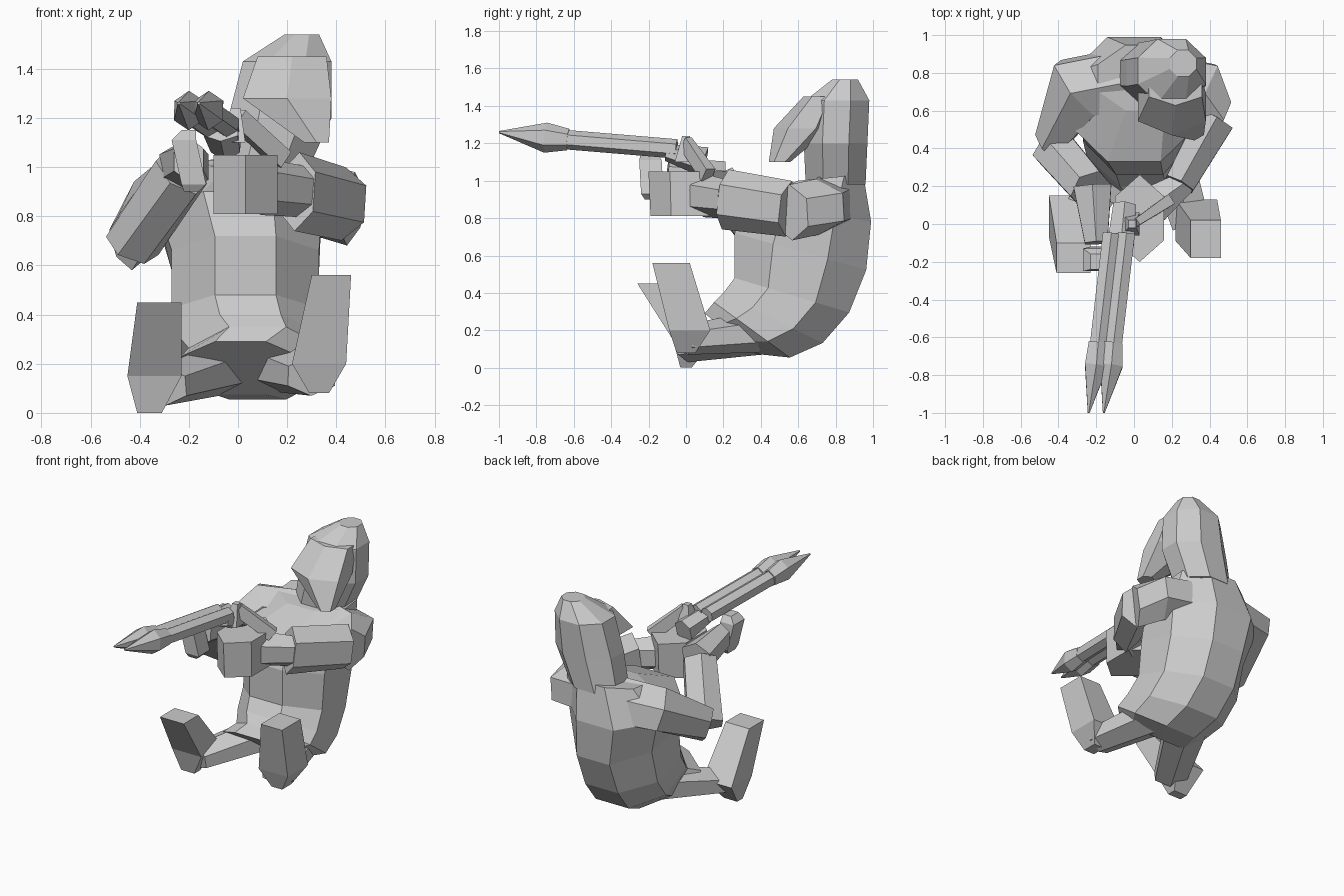
import bpy
import bmesh
from math import sin, cos, pi, radians
from mathutils import Vector

cube = bpy.data.objects.get("Cube")
if cube:
    bpy.data.objects.remove(cube, do_unlink=True)

GREY = (.6, .6, .6, 1)
RIGHTWARD, DEPTHWARD, UPWARD = Vector((1, 0, 0)), Vector((0, 1, 0)), Vector((0, 0, 1))

material = bpy.data.materials.new("plain grey")
material.use_nodes = True
material.diffuse_color = GREY
material.node_tree.nodes["Principled BSDF"].inputs["Base Color"].default_value = GREY


def polygon(centre, across, upward, sides):
    """Flat-sided ring whose sides touch the across and upward extents."""
    grow = 1 / cos(pi / sides)
    angles = [2 * pi * (step + .5) / sides for step in range(sides)]
    return [centre + grow * (across * cos(angle) + upward * sin(angle)) for angle in angles]


def skin(name, rings):
    """Bridge equal rings of points, cap both ends and make a flat-shaded part."""
    bm = bmesh.new()
    loops = [[bm.verts.new(point) for point in ring] for ring in rings]
    for lower, upper in zip(loops, loops[1:]):
        following_lower = lower[1:] + lower[:1]
        following_upper = upper[1:] + upper[:1]
        for corners in zip(lower, following_lower, following_upper, upper):
            bm.faces.new(corners)
    bm.faces.new(loops[0])
    bm.faces.new(loops[-1])
    bmesh.ops.recalc_face_normals(bm, faces=bm.faces[:])
    mesh = bpy.data.meshes.new(name)
    bm.to_mesh(mesh)
    bm.free()
    mesh.materials.append(material)
    part = bpy.data.objects.new(name, mesh)
    bpy.context.collection.objects.link(part)


def limb(name, *stations, sides=6):
    """Tapered solid through stations of position, half width and half height,
    with its rings square to the line from first to last."""
    axis = (Vector(stations[-1][:3]) - Vector(stations[0][:3])).normalized()
    across = axis.cross(UPWARD).normalized()
    upward = across.cross(axis)
    skin(name, [polygon(Vector((x, y, z)), across * width, upward * height, sides)
                for x, y, z, width, height in stations])


def stack(name, *stations, sides=4):
    """Tapered solid built from level rings of half width and half depth."""
    skin(name, [polygon(Vector((x, y, z)), RIGHTWARD * width, DEPTHWARD * depth, sides)
                for x, y, z, width, depth in stations])


# Curled torso: the back follows an ellipse from the nape down and under to the
# lap, the front is given by its side shift, depth, height and ring half width
front_line = [(.06, .6, 1, .25), (0, .33, .9, .34), (.03, .26, .72, .3),
              (.03, .26, .48, .3), (.05, .2, .4, .3), (.08, .15, .35, .28),
              (.01, .1, .29, .25)]
torso_rings = []
for step, (shift, depth, height, half_width) in enumerate(front_line):
    turn = radians(24 - 21.5 * step)
    back = Vector((shift, .5 + .49 * cos(turn), .75 + .7 * sin(turn)))
    front = Vector((shift, depth, height))
    torso_rings.append(polygon((back + front) / 2, RIGHTWARD * half_width,
                               (front - back) / 2, sides=8))
skin("torso", torso_rings)

# Broad neck running into the head, and the face that tapers to the chin
stack("head", (.1, .8, .98, .18, .16), (.17, .8, 1.2, .21, .17),
      (.2, .81, 1.43, .18, .17), (.26, .85, 1.54, .07, .07), sides=8)
stack("face", (.22, .72, 1.45, .14, .08), (.2, .62, 1.28, .18, .13),
      (.32, .5, 1.1, .05, .05), sides=6)

# Right arm, elbow swung out and low, hand under the barrels
limb("right_upper_arm", (0, .78, .88, .17, .14), (-.3, .72, .87, .17, .13),
     (-.46, .42, .69, .08, .1))
limb("right_forearm", (-.43, .41, .68, .11, .09), (-.23, .18, .98, .1, .11))
limb("right_hand", (-.22, .2, 1, .1, .09), (-.2, -.1, 1.03, .06, .08))
stack("right_fingers", (-.2, -.2, 1.15, .03, .04), (-.22, -.19, 1.11, .05, .06),
      (-.18, -.18, .93, .05, .06), (-.19, -.18, .9, .03, .04))

# Left arm, folded across the chest
limb("left_upper_arm", (.1, .75, .88, .16, .14), (.36, .7, .86, .16, .13),
     (.46, .56, .83, .1, .13))
limb("left_forearm", (.43, .55, .85, .1, .13), (.24, .21, .9, .08, .14))
limb("left_wrist", (.27, .22, .9, .06, .09), (.1, .1, .92, .1, .1))
stack("left_hand", (.03, .03, .81, .13, .19), (.03, .03, 1.05, .13, .2), sides=6)
limb("left_thumb", (0, 0, 1.2, .02, .04), (.18, .12, 1.03, .03, .04), sides=4)

# Upright feet standing on their heels
stack("left_foot", (.38, -.08, .56, .08, .1), (.33, .02, .2, .11, .11),
      (.33, 0, .08, .04, .05))
stack("right_foot", (-.32, -.18, .45, .09, .08), (-.34, .04, .15, .11, .11),
      (-.36, 0, 0, .05, .03))

# Legs lying along the ground
limb("left_leg", (.3, 0, .15, .1, .07), (.16, .45, .2, .13, .1))
limb("right_leg", (-.3, 0, .11, .1, .07), (-.05, .45, .19, .13, .1))

# Paired barrels with flared, pointed ends
for side, x in (("right", -.12), ("left", -.04)):
    mouth = x - .07
    limb(side + "_barrel", (x, -.05, 1.17, .045, .045), (mouth, -.65, 1.22, .045, .045))
    limb(side + "_barrel_point", (mouth, -.63, 1.22, .05, .05),
         (mouth - .01, -.75, 1.23, .06, .07), (mouth - .05, -1, 1.26, .005, .005))

# Receiver and hammer joining the barrels to the hands
limb("receiver", (-.07, -.1, 1.15, .07, .04), (-.05, .1, 1.1, .06, .07))
stack("hammer", (-.02, 0, 1.1, .05, .06), (-.01, 0, 1.24, .02, .02))
